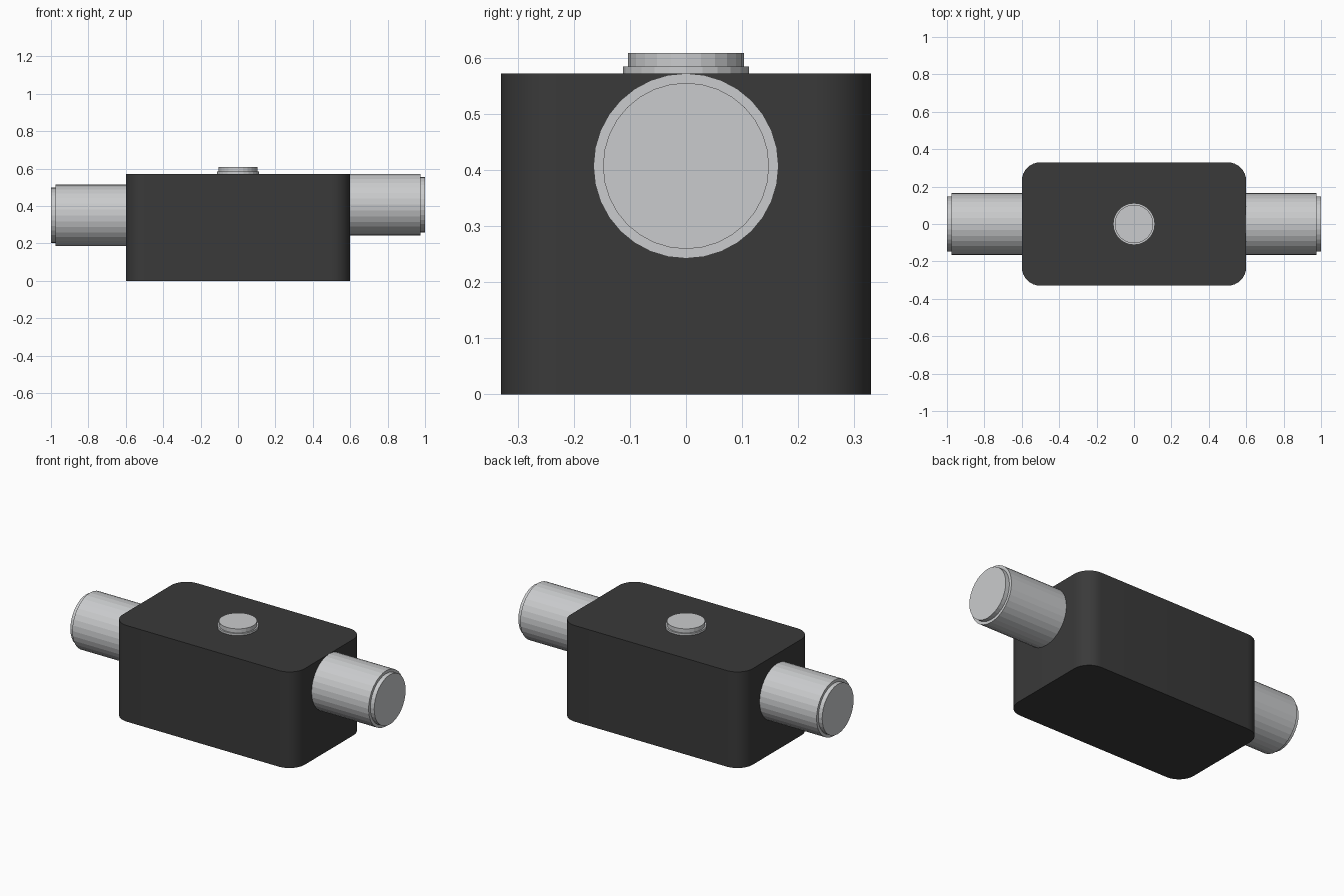
import bpy, bmesh, math
from mathutils import Matrix

if "Cube" in bpy.data.objects:
    bpy.data.objects.remove(bpy.data.objects["Cube"])


def material(name, v):
    m = bpy.data.materials.new(name)
    m.diffuse_color = (v[0], v[1], v[2], 1)
    m.use_nodes = True
    m.node_tree.nodes["Principled BSDF"].inputs["Base Color"].default_value = m.diffuse_color
    return m


black = material("dark_casing", (0.042, 0.042, 0.042))
metal = material("light_metal", (0.59, 0.60, 0.61))


def make_object(name, bm, mat, matrix=Matrix()):
    bm.transform(matrix)
    bmesh.ops.recalc_face_normals(bm, faces=bm.faces)
    me = bpy.data.meshes.new(name)
    bm.to_mesh(me)
    bm.free()
    me.materials.append(mat)
    ob = bpy.data.objects.new(name, me)
    bpy.context.collection.objects.link(ob)
    return ob


def lathe(name, profile, sides, mat, matrix):
    """Closed stepped cylinder from (radius, height) rings, along local z."""
    bm = bmesh.new()
    rings = [[bm.verts.new((r * math.cos(2 * math.pi * i / sides),
                            r * math.sin(2 * math.pi * i / sides), h))
              for i in range(sides)] for r, h in profile]
    for a, b in zip(rings, rings[1:]):
        for i in range(sides):
            j = (i + 1) % sides
            bm.faces.new((a[i], a[j], b[j], b[i]))
    bm.faces.new(rings[0])
    bm.faces.new(rings[-1])
    return make_object(name, bm, mat, matrix)


# Casing: box with rounded vertical corners
bm = bmesh.new()
bmesh.ops.create_cube(bm, size=1)
bm.transform(Matrix.Translation((0, 0, 0.286)) @ Matrix.Diagonal((1.2, 0.66, 0.572, 1)))
upright = [e for e in bm.edges if abs(e.verts[0].co.z - e.verts[1].co.z) > 0.1]
bmesh.ops.bevel(bm, geom=upright, offset=0.1, segments=8, profile=0.5, affect='EDGES')
body = make_object("casing", bm, black)
bpy.context.view_layer.objects.active = body
body.select_set(True)
bpy.ops.object.shade_smooth_by_angle(angle=math.radians(30))

# Side connectors: barrel with a slightly narrower end step
barrel = [(0.165, 0.595), (0.165, 0.975), (0.148, 0.975), (0.148, 1.0)]
for name, side, z in (("right_connector", 1, 0.407), ("left_connector", -1, 0.35)):
    turn = Matrix.Rotation(side * math.pi / 2, 4, 'Y')
    lathe(name, barrel, 32, metal, Matrix.Translation((0, 0, z)) @ turn)

# Top button: collar and raised cap
button = [(0.112, 0.569), (0.112, 0.584), (0.103, 0.584), (0.103, 0.608)]
lathe("top_button", button, 24, metal, Matrix())
